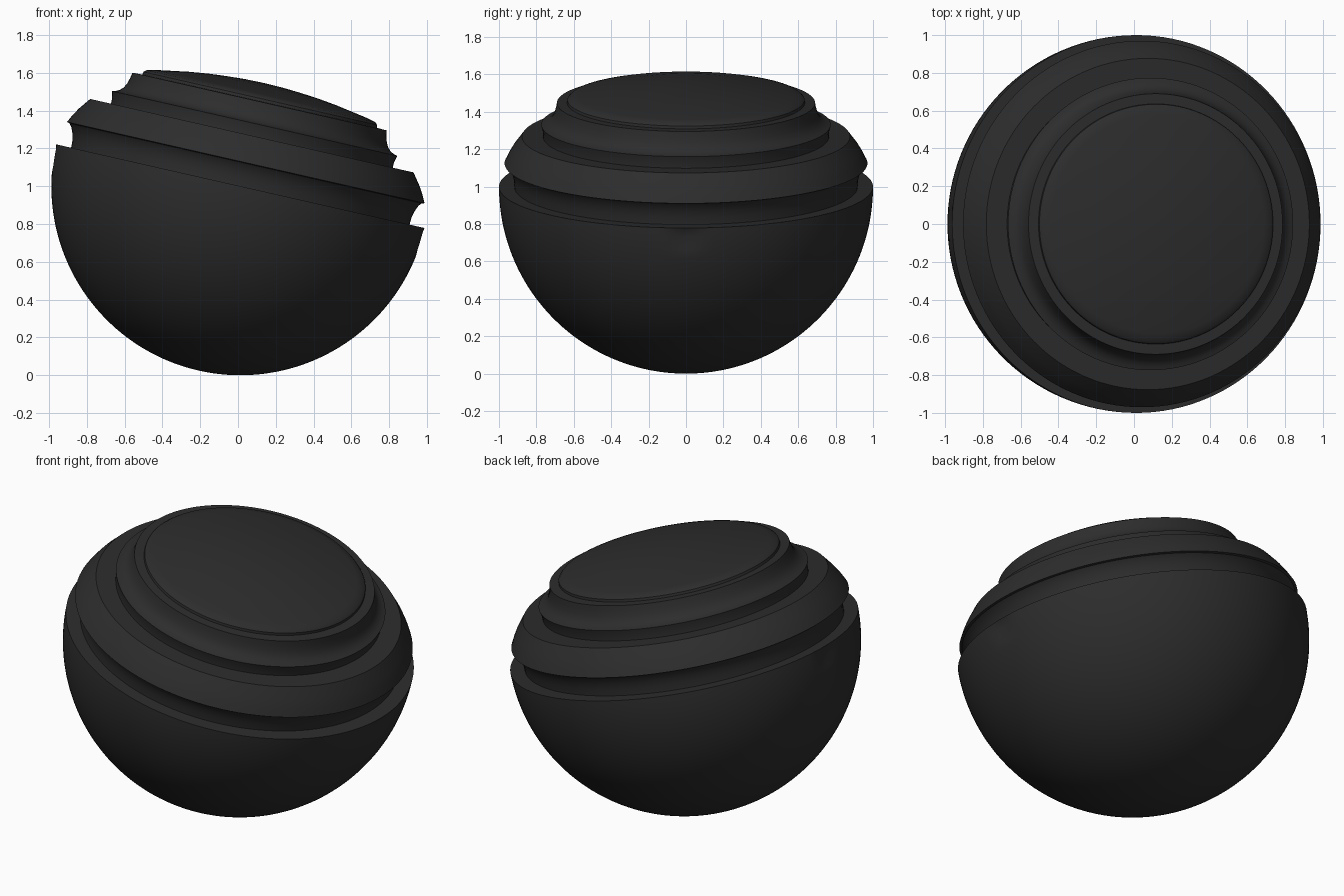
import bpy, bmesh, math
from mathutils import Matrix, Vector

if "Cube" in bpy.data.objects:
    bpy.data.objects.remove(bpy.data.objects["Cube"])

TILT = math.radians(12.8)
SEG = 128
PLACE = Matrix.Translation((0.0125, 0, 1)) @ Matrix.Rotation(TILT, 4, 'Y')

mat = bpy.data.materials.new("charcoal black")
mat.diffuse_color = (0.026, 0.026, 0.026, 1)
mat.use_nodes = True
mat.node_tree.nodes["Principled BSDF"].inputs["Base Color"].default_value = mat.diffuse_color


def lathe(name, profile, dent=False):
    """Spin an (radius, height) profile, listed bottom to top, about the tilted axis."""
    bm = bmesh.new()
    rings = []
    for r, h in profile:
        if r < 1e-5:
            rings.append([bm.verts.new((0, 0, h))])
        else:
            rings.append([bm.verts.new((r * math.cos(2 * math.pi * i / SEG),
                                        r * math.sin(2 * math.pi * i / SEG), h))
                          for i in range(SEG)])
    for a, b in zip(rings, rings[1:]):
        for i in range(SEG):
            j = (i + 1) % SEG
            if len(a) == 1:
                bm.faces.new((a[0], b[j], b[i]))
            elif len(b) == 1:
                bm.faces.new((a[i], a[j], b[0]))
            else:
                bm.faces.new((a[i], a[j], b[j], b[i]))
    if dent:
        # shallow finger dents just under the rim on both sides
        for v in bm.verts:
            for s in (-1, 1):
                d = (v.co - Vector((s, 0, -0.05))).length / 0.1
                if d < 1 and v.co.z < -0.01:
                    v.co.x -= s * 0.012 * (1 - d * d)
    me = bpy.data.meshes.new(name)
    bm.to_mesh(me)
    bm.free()
    me.materials.append(mat)
    ob = bpy.data.objects.new(name, me)
    bpy.context.collection.objects.link(ob)
    ob.matrix_world = PLACE
    bpy.ops.object.select_all(action='DESELECT')
    ob.select_set(True)
    bpy.context.view_layer.objects.active = ob
    bpy.ops.object.shade_smooth_by_angle(angle=math.radians(35))
    return ob


# Half-sphere bowl with a flat lip
N = 64
bowl = [(math.sin(math.pi / 2 * i / N), -math.cos(math.pi / 2 * i / N)) for i in range(N + 1)]
lathe("bowl", bowl + [(0.918, 0.0)], dent=True)

# Lower collar: flared neck, overhanging edge, sloped band, flat ledge
lathe("lower_ring", [(0.918, 0), (0.92, 0.04), (0.928, 0.075), (0.942, 0.108), (0.955, 0.124),
                     (0.970, 0.128), (0.95, 0.168), (0.925, 0.21), (0.877, 0.274), (0.764, 0.274)])

# Upper collar: flared neck, lip, concave step, flat ledge
lathe("upper_ring", [(0.764, 0.274), (0.765, 0.305), (0.774, 0.34), (0.755, 0.345), (0.735, 0.355),
                     (0.717, 0.373), (0.704, 0.398), (0.695, 0.43), (0.69, 0.459), (0.636, 0.461)])

# Gently domed cap
lathe("top_cap", [(0.636, 0.461), (0.634, 0.476), (0.62, 0.489), (0.58, 0.499), (0.5, 0.513),
                  (0.4, 0.530), (0.3, 0.543), (0.2, 0.552), (0.1, 0.558), (0, 0.56)])
